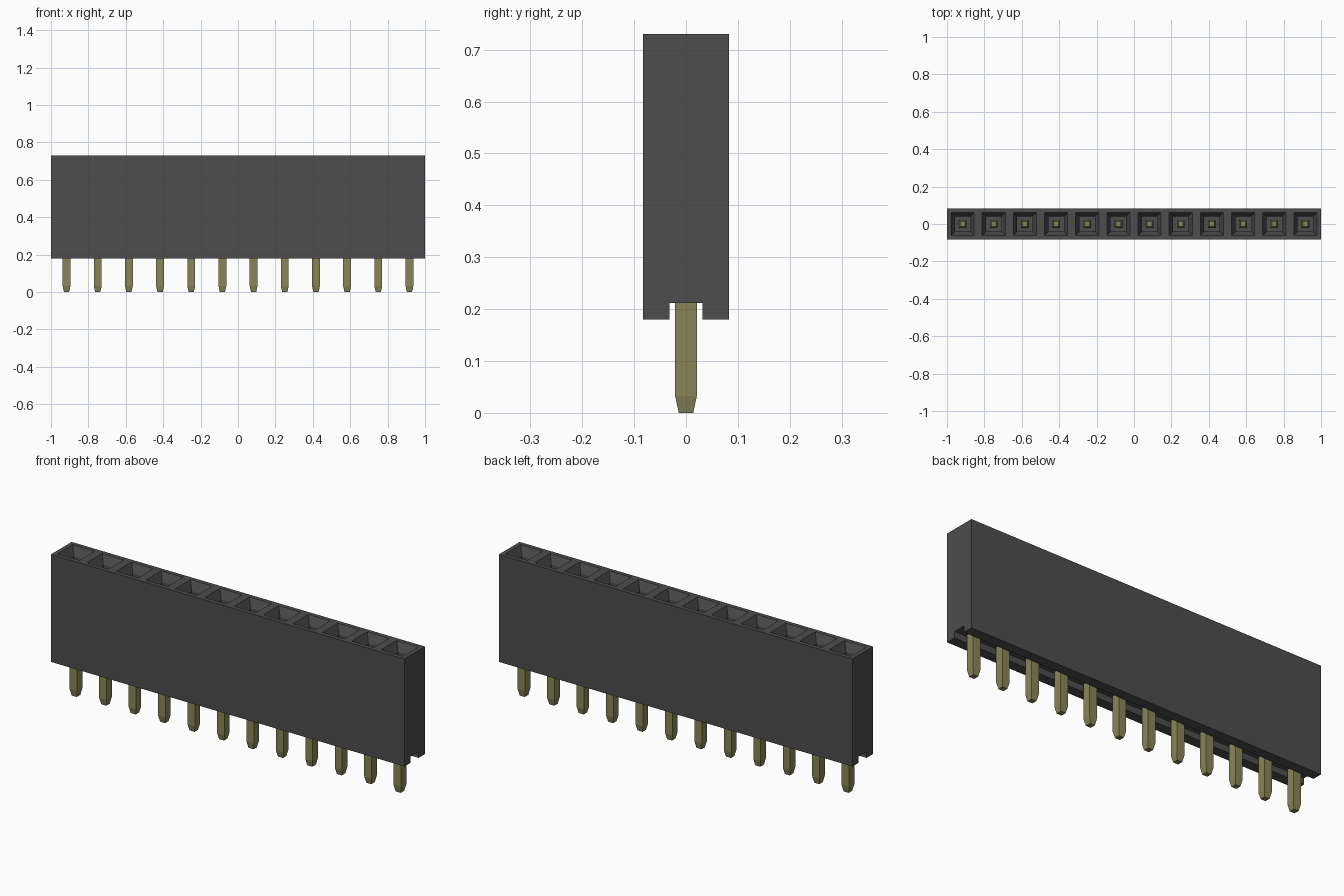
import bpy
import bmesh
from mathutils import Vector

if "Cube" in bpy.data.objects:
    bpy.data.objects.remove(bpy.data.objects["Cube"], do_unlink=True)

COUNT = 12
PITCH = 2 / COUNT
HALF = PITCH / 2          # half the housing depth
BOTTOM, TOP = 0.18, 0.73  # housing height range


def make_material(name, rgb):
    mat = bpy.data.materials.new(name)
    mat.use_nodes = True
    color = (*rgb, 1)
    mat.diffuse_color = color
    mat.node_tree.nodes["Principled BSDF"].inputs["Base Color"].default_value = color
    return mat


def make_object(name, bm, mat):
    bmesh.ops.recalc_face_normals(bm, faces=bm.faces)
    mesh = bpy.data.meshes.new(name)
    bm.to_mesh(mesh)
    bm.free()
    mesh.materials.append(mat)
    obj = bpy.data.objects.new(name, mesh)
    bpy.context.collection.objects.link(obj)
    return obj


black = make_material("dark grey plastic", (0.075, 0.075, 0.075))
gold = make_material("dull gold", (0.25, 0.24, 0.098))

# Housing: grooved profile extruded along x
bm = bmesh.new()
profile = [(-HALF, BOTTOM), (-0.032, BOTTOM), (-0.032, 0.212), (0.032, 0.212),
           (0.032, BOTTOM), (HALF, BOTTOM), (HALF, TOP), (-HALF, TOP)]
end = bm.faces.new([bm.verts.new((-1, y, z)) for y, z in profile])
result = bmesh.ops.extrude_face_region(bm, geom=[end], use_keep_orig=True)
moved = [g for g in result["geom"] if isinstance(g, bmesh.types.BMVert)]
bmesh.ops.translate(bm, vec=(2, 0, 0), verts=moved)
bmesh.ops.recalc_face_normals(bm, faces=bm.faces)

# Divide into one square cell per contact
for i in range(1, COUNT):
    bmesh.ops.bisect_plane(bm, geom=bm.verts[:] + bm.edges[:] + bm.faces[:],
                           plane_co=(-1 + i * PITCH, 0, 0), plane_no=(1, 0, 0))
bm.normal_update()

# Sockets: rim, sloped funnel, then a straight square hole
cells = [f for f in bm.faces if f.calc_center_median().z > TOP - 0.001]
bmesh.ops.inset_individual(bm, faces=cells, thickness=HALF - 0.053)
bmesh.ops.inset_individual(bm, faces=cells, thickness=0.053 - 0.024)
for f in cells:
    bmesh.ops.translate(bm, vec=(0, 0, -0.045), verts=f.verts[:])
holes = bmesh.ops.extrude_discrete_faces(bm, faces=cells)["faces"]
for f in holes:
    bmesh.ops.translate(bm, vec=Vector((0, 0, -0.3)), verts=f.verts[:])
make_object("housing", bm, black)

# Pins: square shafts with tapered ends
sections = [(0, 0.014), (0.033, 0.021), (0.467, 0.021), (0.5, 0.013)]
for i in range(COUNT):
    bm = bmesh.new()
    rings = [[bm.verts.new((sx * r, sy * r, z))
              for sx, sy in ((-1, -1), (1, -1), (1, 1), (-1, 1))]
             for z, r in sections]
    bm.faces.new(rings[0])
    bm.faces.new(rings[-1])
    for low, high in zip(rings, rings[1:]):
        for k in range(4):
            n = (k + 1) % 4
            bm.faces.new((low[k], low[n], high[n], high[k]))
    pin = make_object(f"pin_{i + 1}", bm, gold)
    pin.location.x = -1 + (i + 0.5) * PITCH
